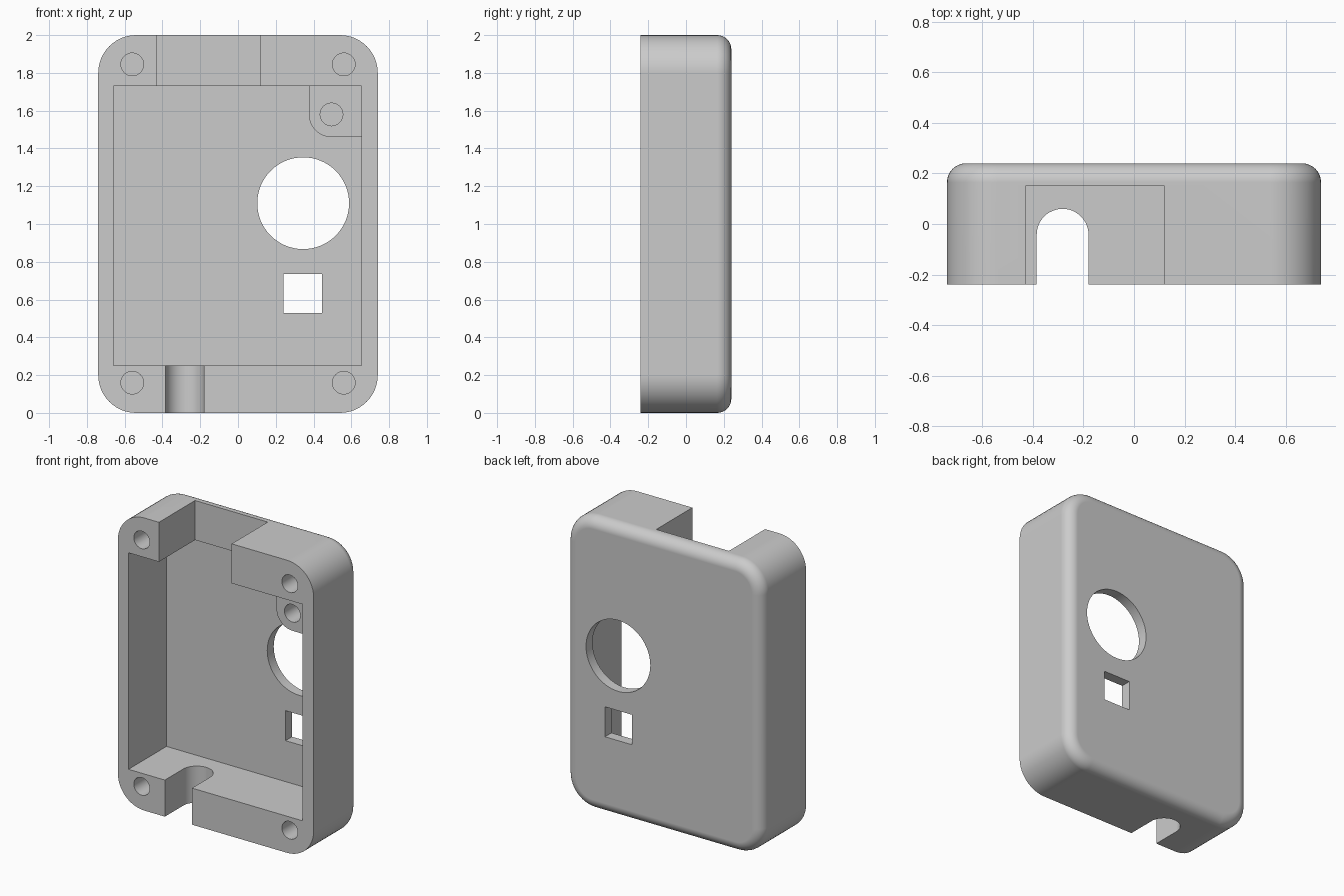
import bpy, bmesh, math
from mathutils import Vector

if "Cube" in bpy.data.objects:
    bpy.data.objects.remove(bpy.data.objects["Cube"], do_unlink=True)

FRONT, BACK = -0.24, 0.24
FLOOR = 0.17

grey = bpy.data.materials.new("plain grey")
grey.use_nodes = True
colour = (0.6, 0.6, 0.6, 1)
grey.diffuse_color = colour
grey.node_tree.nodes["Principled BSDF"].inputs["Base Color"].default_value = colour


def rect(x0, x1, z0, z1, radii=(0, 0, 0, 0), steps=12):
    """Outline with corner radii: lower left, lower right, upper right, upper left."""
    corners = [(x0, z0, 1, 1), (x1, z0, -1, 1), (x1, z1, -1, -1), (x0, z1, 1, -1)]
    pts = []
    for i, ((x, z, sx, sz), r) in enumerate(zip(corners, radii)):
        if not r:
            pts.append((x, z))
            continue
        for k in range(steps + 1):
            a = math.pi + (i + k / steps) * math.pi / 2
            pts.append((x + sx * r + r * math.cos(a), z + sz * r + r * math.sin(a)))
    return pts


def circle(x, z, r, n=32):
    return [(x + r * math.cos(t * math.tau / n), z + r * math.sin(t * math.tau / n))
            for t in range(n)]


def prism(name, outline, start, end, axis="y", back_round=0):
    """Extrude an outline along y (points are x, z) or along z (points are x, y)."""
    def place(p, d):
        return Vector((p[0], d, p[1])) if axis == "y" else Vector((p[0], p[1], d))
    bm = bmesh.new()
    face = bm.faces.new([bm.verts.new(place(p, start)) for p in outline])
    res = bmesh.ops.extrude_face_region(bm, geom=[face])
    top = [v for v in res["geom"] if isinstance(v, bmesh.types.BMVert)]
    bmesh.ops.translate(bm, verts=top, vec=place((0, 0), end - start))
    if back_round:
        rim = [e for e in bm.edges if all(v in top for v in e.verts)]
        bmesh.ops.bevel(bm, geom=rim, offset=back_round, segments=8,
                        profile=0.5, affect="EDGES")
    bmesh.ops.recalc_face_normals(bm, faces=bm.faces)
    mesh = bpy.data.meshes.new(name)
    bm.to_mesh(mesh)
    bm.free()
    mesh.materials.append(grey)
    obj = bpy.data.objects.new(name, mesh)
    bpy.context.collection.objects.link(obj)
    return obj


def combine(target, tool, operation="DIFFERENCE"):
    mod = target.modifiers.new("combine", "BOOLEAN")
    mod.operation, mod.solver, mod.object = operation, "EXACT", tool
    bpy.context.view_layer.objects.active = target
    bpy.ops.object.modifier_apply(modifier=mod.name)
    bpy.data.objects.remove(tool, do_unlink=True)


# Outer shell with rounded corners and a rounded back rim
case = prism("enclosure_shell", rect(-0.74, 0.74, 0, 2, (0.2,) * 4), FRONT, BACK,
             back_round=0.075)

# Main cavity and the shallower notch in the top wall
combine(case, prism("cavity", rect(-0.66, 0.655, 0.25, 1.73), FRONT - 0.1, FLOOR))
combine(case, prism("top_notch", rect(-0.43, 0.12, 1.7, 2.1), FRONT - 0.1, 0.15))

# Corner boss inside the cavity, overlapping the walls to fuse with them
combine(case, prism("inner_boss", rect(0.375, 0.68, 1.46, 1.75, (0.12, 0, 0, 0)),
                    -0.12, FLOOR + 0.02), "UNION")

# Round-ended cable slot through the bottom wall
combine(case, prism("cable_slot", rect(-0.385, -0.18, FRONT - 0.1, 0.06,
                                       (0, 0, 0.1024, 0.1024)), -0.1, 0.3, axis="z"))

# Round and square windows through the back
combine(case, prism("round_window", circle(0.345, 1.11, 0.243, 64), 0, BACK + 0.1))
combine(case, prism("square_window", rect(0.24, 0.445, 0.53, 0.735), 0, BACK + 0.1))

# Blind screw holes: four in the rim, one in the boss
for x in (-0.56, 0.56):
    for z in (0.16, 1.845):
        combine(case, prism("screw_hole", circle(x, z, 0.06), FRONT - 0.1, 0.08))
combine(case, prism("boss_hole", circle(0.495, 1.58, 0.06), FRONT, 0.12))

# Smooth the curved walls while keeping flat faces clean
bpy.ops.object.select_all(action="DESELECT")
case.select_set(True)
bpy.context.view_layer.objects.active = case
bpy.ops.object.shade_smooth_by_angle(angle=math.radians(30))
weighted = case.modifiers.new("weighted_normals", "WEIGHTED_NORMAL")
weighted.keep_sharp = True
